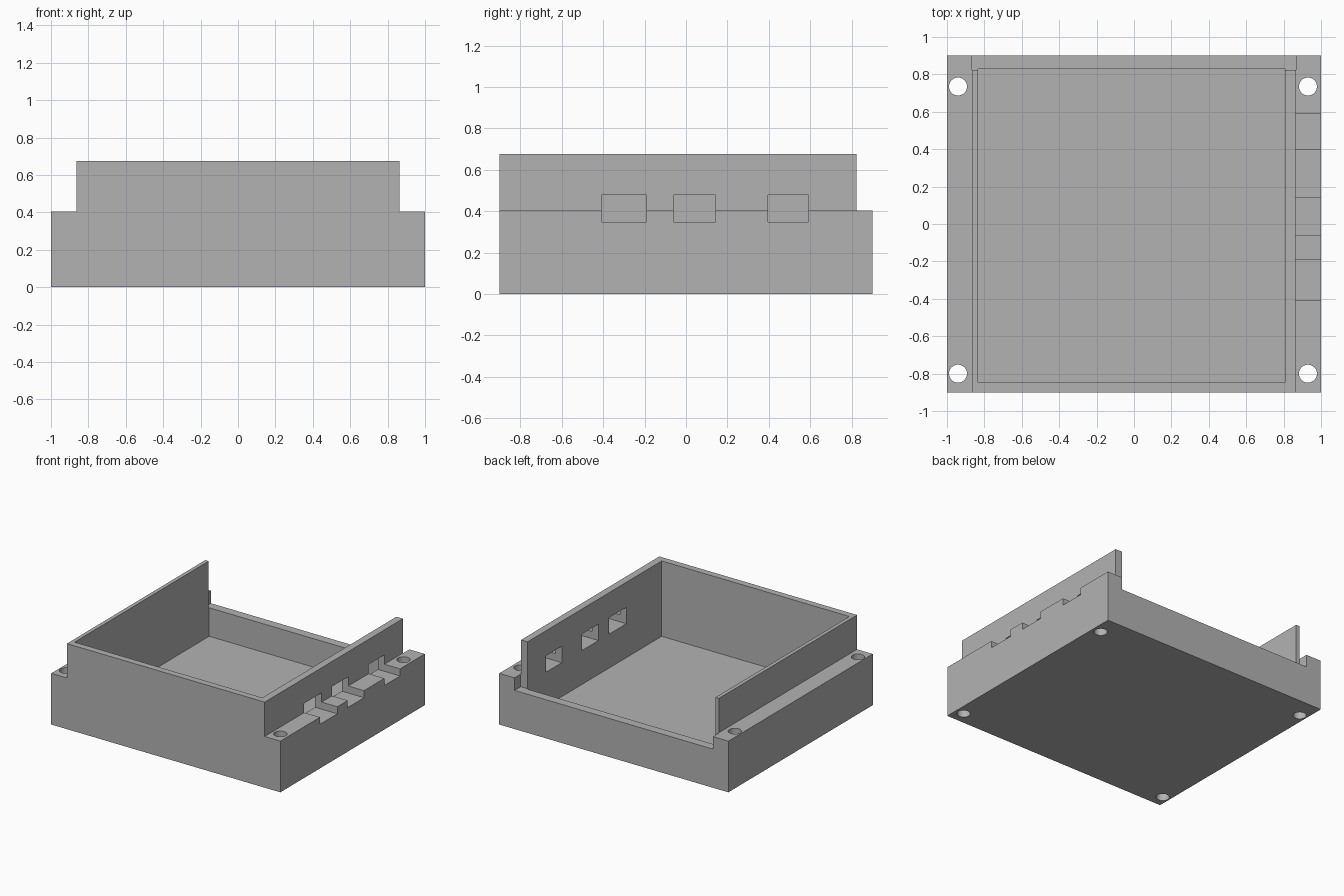
import bpy
import bmesh
from math import pi

cube = bpy.data.objects.get("Cube")
if cube:
    bpy.data.objects.remove(cube, do_unlink=True)

# Single flat grey
grey = bpy.data.materials.new("plain grey")
grey.use_nodes = True
COLOUR = (0.45, 0.45, 0.45, 1)
grey.diffuse_color = COLOUR
grey.node_tree.nodes["Principled BSDF"].inputs["Base Color"].default_value = COLOUR


def make_object(name, bm):
    bmesh.ops.recalc_face_normals(bm, faces=bm.faces)
    mesh = bpy.data.meshes.new(name)
    bm.to_mesh(mesh)
    bm.free()
    mesh.materials.append(grey)
    ob = bpy.data.objects.new(name, mesh)
    bpy.context.collection.objects.link(ob)
    return ob


def box(name, low, high):
    bm = bmesh.new()
    bmesh.ops.create_cube(bm, size=1)
    for v in bm.verts:
        v.co = [a if c < 0 else b for c, a, b in zip(v.co, low, high)]
    return make_object(name, bm)


def cylinder(name, x, y, radius):
    bm = bmesh.new()
    bmesh.ops.create_cone(bm, cap_ends=True, segments=48, radius1=radius,
                          radius2=radius, depth=2)
    bmesh.ops.translate(bm, verts=bm.verts, vec=(x, y, 0))
    return make_object(name, bm)


def cut(target, cutter):
    cutter.hide_render = True
    mod = target.modifiers.new("cut", "BOOLEAN")
    mod.operation = "DIFFERENCE"
    mod.solver = "EXACT"
    mod.object = cutter
    bpy.context.view_layer.objects.active = target
    bpy.ops.object.modifier_apply(modifier=mod.name)
    bpy.data.objects.remove(cutter, do_unlink=True)


# Stepped cross-section: wide base with a narrower tray above
half_depth, ledge, top, side = 0.9, 0.404, 0.675, 0.863
profile = [(-1, 0), (1, 0), (1, ledge), (side, ledge), (side, top),
           (-side, top), (-side, ledge), (-1, ledge)]
bm = bmesh.new()
face = bm.faces.new([bm.verts.new((x, -half_depth, z)) for x, z in profile])
ends = bmesh.ops.extrude_face_region(bm, geom=[face])["geom"]
bmesh.ops.translate(bm, vec=(0, 2 * half_depth, 0),
                    verts=[g for g in ends if isinstance(g, bmesh.types.BMVert)])
case = make_object("enclosure_tray", bm)

# Low open back, then the main cavity
cut(case, box("back_opening", (-0.866, 0.824, 0.305), (0.866, 1, 1)))
cut(case, box("cavity", (-0.833, -0.848, 0.08), (0.806, 0.83, 1)))

# Port openings through the right-hand wall and ledge
for y0, y1 in [(-0.407, -0.19), (-0.06, 0.143), (0.397, 0.592)]:
    cut(case, box("port", (0.7, y0, 0.348), (1.1, y1, 0.477)))

# Mounting holes in the four corners
for x in (-0.941, 0.93):
    for y in (-0.8, 0.735):
        cut(case, cylinder("mounting_hole", x, y, 0.048))

# Crisp edges, smooth hole walls
bpy.ops.object.select_all(action="DESELECT")
case.select_set(True)
bpy.context.view_layer.objects.active = case
bpy.ops.object.shade_smooth_by_angle(angle=pi / 6)
